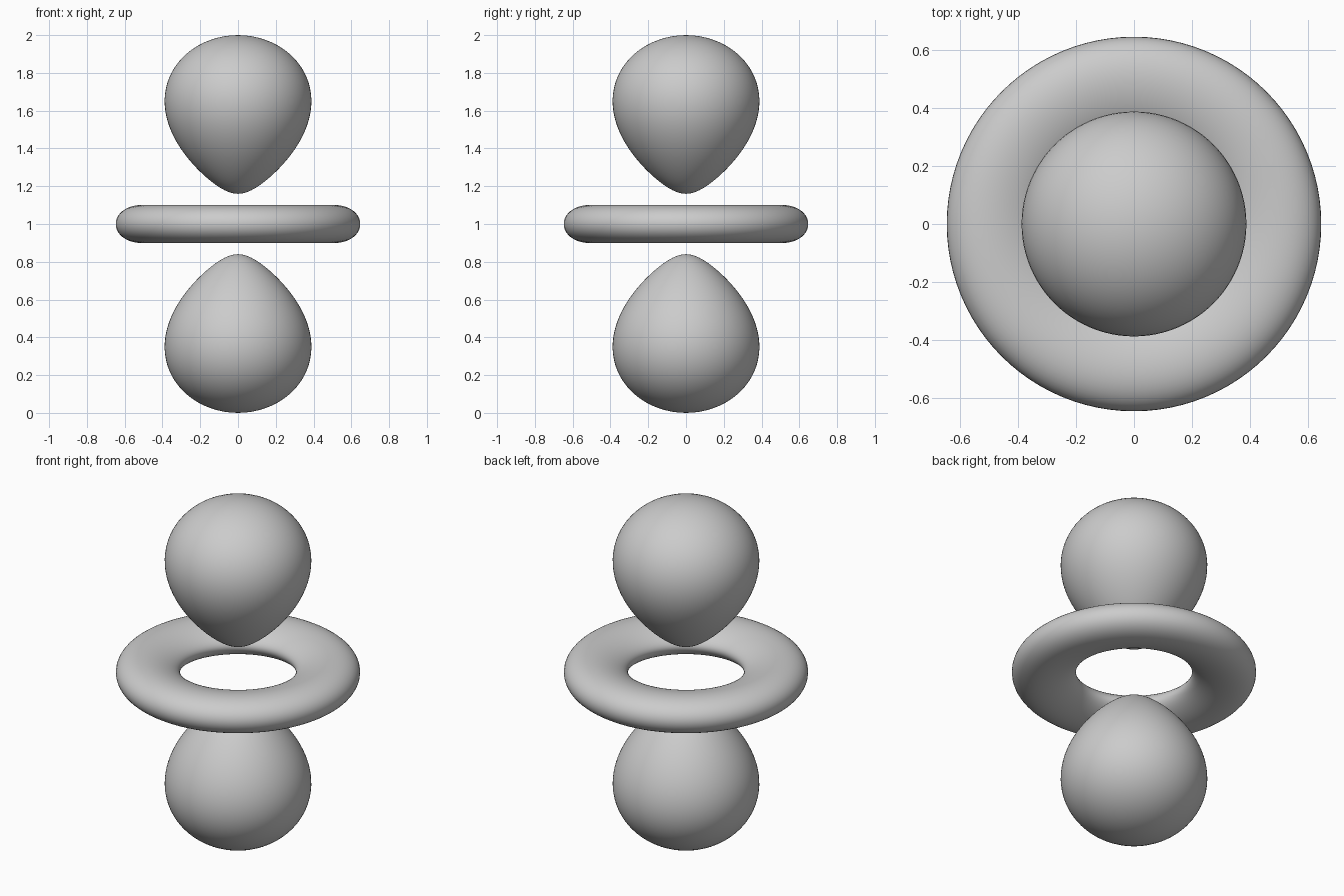
import bpy, bmesh
from math import sqrt, exp, pi, cos, radians
from mathutils import Vector

if "Cube" in bpy.data.objects:
    bpy.data.objects.remove(bpy.data.objects["Cube"], do_unlink=True)

CENTRE = Vector((0, 0, 1))

grey = bpy.data.materials.new("plain_grey")
grey.use_nodes = True
grey.diffuse_color = (0.6, 0.6, 0.6, 1)
grey.node_tree.nodes["Principled BSDF"].inputs["Base Color"].default_value = (0.6, 0.6, 0.6, 1)


def crossing(f, lo, hi):
    """Bisect for the distance at which f changes sign."""
    for _ in range(50):
        mid = (lo + hi) / 2
        if (f(lo) > 0) == (f(mid) > 0):
            lo = mid
        else:
            hi = mid
    return lo


def half_profile(decay, level, limit, sign, count):
    """Half outline of the surface (3z^2 - r^2) * exp(-decay*r) = sign*level."""
    def strength(r):
        return level * exp(decay * r) / r ** 2
    peak = 2 / decay
    near = crossing(lambda r: strength(r) - limit, 0.02, peak)
    far = crossing(lambda r: strength(r) - limit, peak, 2)
    points = []
    for i in range(count + 1):
        r = near + (far - near) * (1 - cos(pi * i / count)) / 2
        c2 = min(1, max(0, (1 + sign * strength(r)) / 3))
        if i in (0, count):
            c2 = 1 if sign > 0 else 0
        points.append((r * sqrt(1 - c2), r * sqrt(c2)))
    return points


def lathe(name, points, closed=False, flip=1, steps=96):
    """Spin an outline of (radius, height) pairs around the upright axis."""
    bm = bmesh.new()
    verts = [bm.verts.new(CENTRE + Vector((x, 0, z * flip))) for x, z in points]
    edges = [bm.edges.new(pair) for pair in zip(verts, verts[1:])]
    if closed:
        edges.append(bm.edges.new((verts[-1], verts[0])))
    bmesh.ops.spin(bm, geom=verts + edges, cent=CENTRE, axis=(0, 0, 1),
                   angle=2 * pi, steps=steps)
    bmesh.ops.remove_doubles(bm, verts=bm.verts, dist=0.00005)
    bmesh.ops.recalc_face_normals(bm, faces=bm.faces)
    mesh = bpy.data.meshes.new(name)
    bm.to_mesh(mesh)
    bm.free()
    mesh.materials.append(grey)
    obj = bpy.data.objects.new(name, mesh)
    bpy.context.collection.objects.link(obj)
    bpy.ops.object.select_all(action="DESELECT")
    obj.select_set(True)
    bpy.context.view_layer.objects.active = obj
    bpy.ops.object.shade_smooth_by_angle(angle=radians(60))


# Two mirrored teardrop lobes, points facing the middle
lobe = half_profile(4.363, 0.02549, 2, 1, 48)
lathe("upper_lobe", lobe)
lathe("lower_lobe", lobe, flip=-1)

# Flattened ring around the middle: top half plus its mirror image
top = half_profile(4.38, 0.0246, 1, -1, 24)
bottom = [(x, -z) for x, z in reversed(top[1:-1])]
lathe("middle_ring", top + bottom, closed=True)
